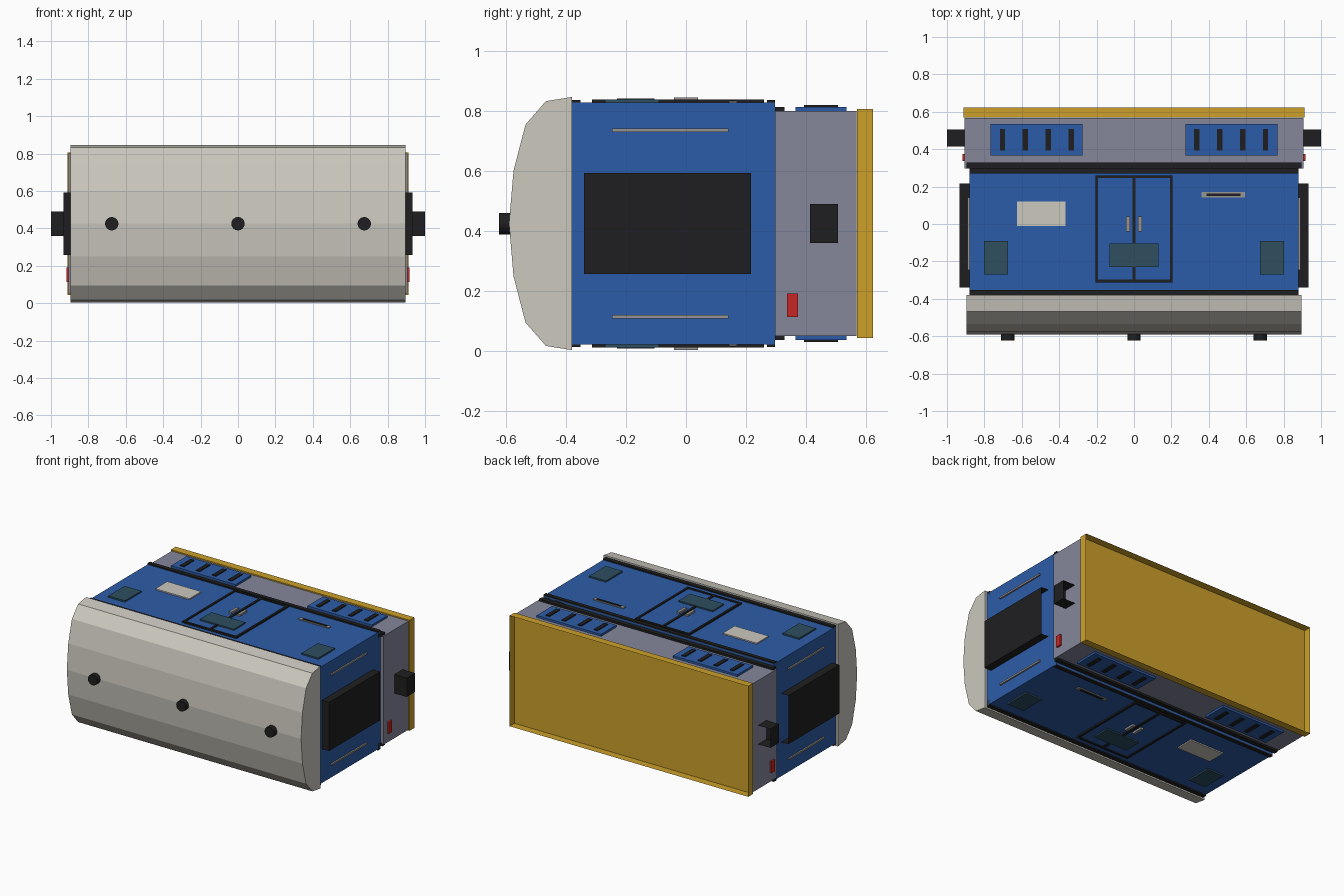
import bpy, bmesh, math
from mathutils import Matrix

if "Cube" in bpy.data.objects:
    bpy.data.objects.remove(bpy.data.objects["Cube"])

CZ = 0.425  # mid height; the carriage is symmetric about this plane


def material(name, rgb):
    lin = [((c / 255 + 0.055) / 1.055) ** 2.4 for c in rgb]
    m = bpy.data.materials.new(name)
    m.diffuse_color = (*lin, 1)
    m.use_nodes = True
    m.node_tree.nodes["Principled BSDF"].inputs["Base Color"].default_value = m.diffuse_color
    return m


BLUE = material("blue_paint", (44, 92, 168))
CREAM = material("cream_paint", (203, 200, 190))
GREY = material("underframe_grey", (133, 135, 154))
YELLOW = material("yellow_paint", (204, 160, 42))
BLACK = material("black_rubber", (31, 31, 33))
GLASS = material("dark_glass", (46, 78, 96))
STEEL = material("steel", (150, 150, 150))
RED = material("red_lamp", (198, 38, 38))


def finish(name, bm, mat):
    bmesh.ops.recalc_face_normals(bm, faces=bm.faces)
    me = bpy.data.meshes.new(name)
    bm.to_mesh(me)
    bm.free()
    me.materials.append(mat)
    ob = bpy.data.objects.new(name, me)
    bpy.context.collection.objects.link(ob)
    return ob


def box(name, x, y, z, mat, open_base=False):
    """Box from (min, max) ranges; open_base removes the +y face."""
    x, y, z = sorted(x), sorted(y), sorted(z)
    bm = bmesh.new()
    bmesh.ops.create_cube(bm, size=1)
    for v in bm.verts:
        v.co = [r[0] if c < 0 else r[1] for r, c in zip((x, y, z), v.co)]
    bmesh.ops.recalc_face_normals(bm, faces=bm.faces)
    if open_base:
        face = max(bm.faces, key=lambda f: f.calc_center_median().y)
        bmesh.ops.delete(bm, geom=[face], context='FACES_ONLY')
    return finish(name, bm, mat)


def side_box(name, x, y, top, mat, base=0.79):
    """Panel on the upper side, repeated on the lower side."""
    box(name + "_upper", x, y, (base, top), mat)
    box(name + "_lower", x, y, (2 * CZ - base, 2 * CZ - top), mat)


# Main volumes
box("body", (-0.88, 0.88), (-0.38, 0.297), (0.022, 0.828), BLUE)
box("underframe", (-0.905, 0.905), (0.297, 0.568), (0.05, 0.80), GREY)
box("base_tray", (-0.912, 0.912), (0.57, 0.623), (0.043, 0.807), YELLOW, True)

# Faceted roof from a half profile mirrored about the mid plane
half = [(-0.38, 0.422), (-0.467, 0.408), (-0.535, 0.33), (-0.575, 0.176)]
profile = half + [(-0.59, 0)] + [(y, -d) for y, d in reversed(half)]
bm = bmesh.new()
cap = bm.faces.new([bm.verts.new((-0.895, y, CZ + d)) for y, d in profile])
ext = bmesh.ops.extrude_face_region(bm, geom=[cap], use_keep_orig=True)
for v in ext["geom"]:
    if isinstance(v, bmesh.types.BMVert):
        v.co.x = 0.895
finish("roof", bm, CREAM)

# Round roof fittings
for i, x in enumerate((-0.675, 0, 0.675)):
    bm = bmesh.new()
    bmesh.ops.create_cone(
        bm, cap_ends=True, segments=16, radius1=0.036, radius2=0.036, depth=0.06,
        matrix=Matrix.Translation((x, -0.593, CZ)) @ Matrix.Rotation(math.pi / 2, 4, 'X'))
    finish(f"roof_fitting_{i}", bm, BLACK)

# Black trim along both sides
side_box("roof_trim", (-0.88, 0.88), (-0.38, -0.352), 0.837, BLACK)
side_box("sill_trim", (-0.88, 0.88), (0.27, 0.297), 0.837, BLACK)
side_box("underframe_trim", (-0.895, 0.895), (0.297, 0.328), 0.814, BLACK)

# Double doors: frame, leaves, handles, glass
side_box("door_frame_top", (-0.205, 0.205), (-0.313, -0.298), 0.839, BLACK)
side_box("door_frame_bottom", (-0.205, 0.205), (0.245, 0.26), 0.839, BLACK)
side_box("door_divider", (-0.008, 0.008), (-0.30, 0.25), 0.839, BLACK)
side_box("door_glass", (-0.13, 0.13), (-0.23, -0.105), 0.842, GLASS)
for s, tag in ((-1, "left"), (1, "right")):
    side_box(f"door_post_{tag}", (s * 0.192, s * 0.207), (-0.313, 0.26), 0.839, BLACK)
    side_box(f"door_leaf_{tag}", (s * 0.008, s * 0.192), (-0.298, 0.245), 0.833, BLUE)
    side_box(f"door_handle_{tag}", (s * 0.022, s * 0.042), (-0.04, 0.04), 0.846, STEEL)
    side_box(f"side_window_{tag}", (s * 0.675, s * 0.803), (-0.27, -0.09), 0.838, GLASS)

    # Vent panels with four slots
    side_box(f"vent_panel_{tag}", (s * 0.275, s * 0.767), (0.365, 0.535), 0.814, BLUE)
    for i in range(4):
        x = s * (0.336 + 0.1225 * i)
        side_box(f"vent_slot_{tag}_{i}", (x - 0.014, x + 0.014), (0.393, 0.507), 0.82, BLACK)

    # End fittings
    box(f"gangway_{tag}", (s * 0.875, s * 0.934), (-0.34, 0.217), (0.257, 0.593), BLACK, True)
    box(f"coupler_{tag}", (s * 0.9, s), (0.414, 0.506), (0.36, 0.49), BLACK, True)
    box(f"tail_lamp_{tag}", (s * 0.9, s * 0.917), (0.337, 0.374), (0.113, 0.192), RED)
    for i, d in enumerate((-0.311, 0.311)):
        box(f"end_rail_{tag}_{i}", (s * 0.875, s * 0.89), (-0.246, 0.141),
            (CZ + d - 0.006, CZ + d + 0.006), STEEL)

# Blank plate and slotted grille
side_box("side_plate", (-0.625, -0.365), (-0.01, 0.12), 0.836, CREAM)
side_box("grille_frame", (0.36, 0.593), (0.143, 0.17), 0.834, STEEL)
side_box("grille_slot", (0.388, 0.57), (0.149, 0.164), 0.837, BLACK)
